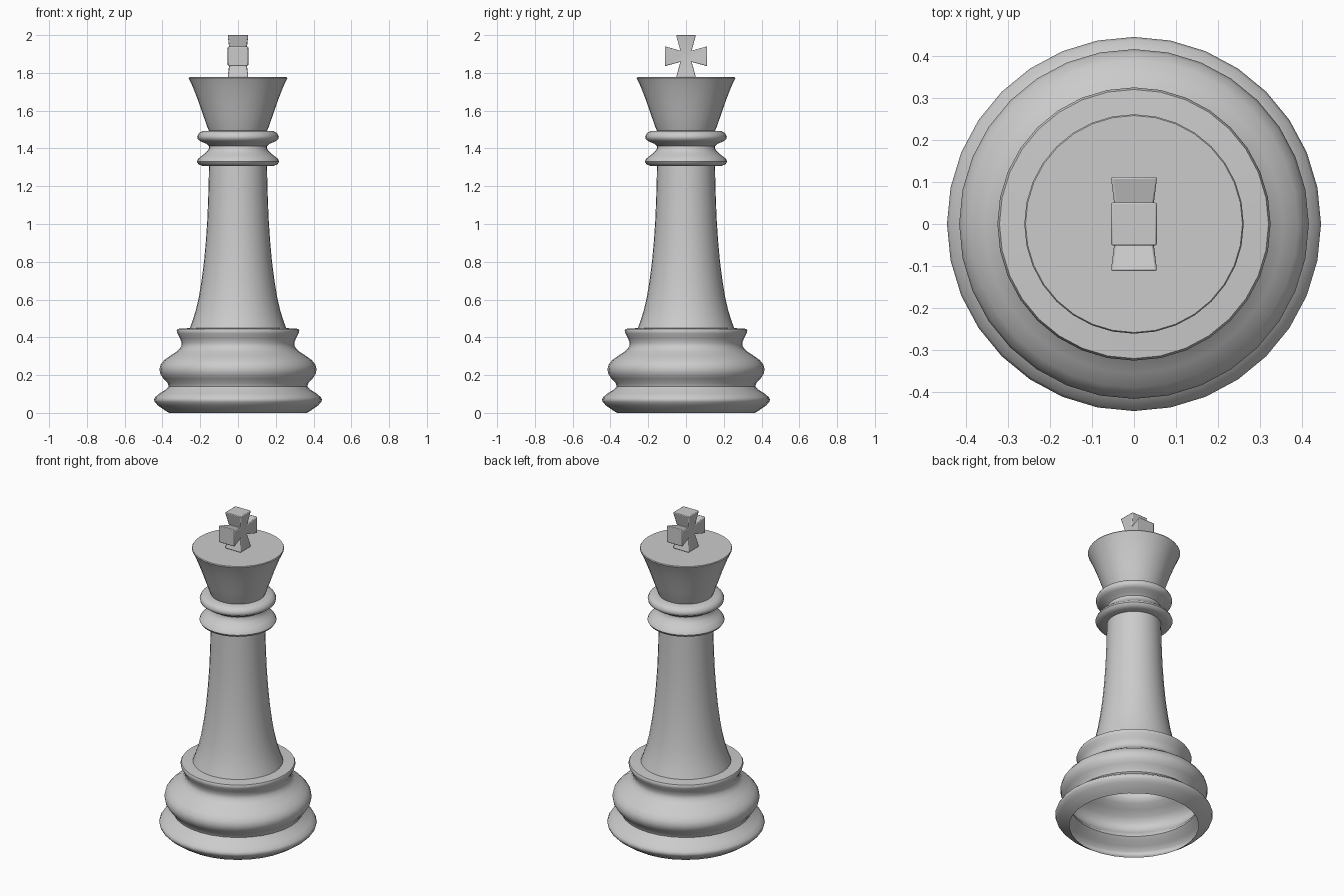
import bpy, bmesh, math
from mathutils import Vector

if "Cube" in bpy.data.objects:
    bpy.data.objects.remove(bpy.data.objects["Cube"])

SIDES = 32


def finish(name, bm, angle):
    bmesh.ops.recalc_face_normals(bm, faces=bm.faces)
    me = bpy.data.meshes.new(name)
    bm.to_mesh(me)
    bm.free()
    ob = bpy.data.objects.new(name, me)
    bpy.context.collection.objects.link(ob)
    bpy.ops.object.select_all(action='DESELECT')
    ob.select_set(True)
    bpy.context.view_layer.objects.active = ob
    bpy.ops.object.shade_smooth_by_angle(angle=math.radians(angle))
    return ob


def lathe(name, profile, cap_top=False, angle=50):
    """Turn a (radius, z) profile around the z axis."""
    bm = bmesh.new()
    rings = [[bm.verts.new((r * math.cos(2 * math.pi * i / SIDES),
                            r * math.sin(2 * math.pi * i / SIDES), z))
              for i in range(SIDES)] for r, z in profile]
    for a, b in zip(rings, rings[1:]):
        for i in range(SIDES):
            j = (i + 1) % SIDES
            bm.faces.new((a[i], a[j], b[j], b[i]))
    if cap_top:
        bm.faces.new(rings[-1])
    ob = finish(name, bm, angle)
    # an open shell: make sure its normals point away from the axis
    me = ob.data
    score = sum(p.area * p.normal.dot(Vector((p.center.x, p.center.y, 0)))
                for p in me.polygons)
    if score < 0:
        me.flip_normals()
    return ob


# Two-tier hollow foot with a ledge on top
lathe("base", [(0.365, 0), (0.385, 0.012), (0.425, 0.04), (0.441, 0.058),
               (0.445, 0.07), (0.439, 0.083), (0.415, 0.103), (0.385, 0.122),
               (0.367, 0.14), (0.372, 0.157), (0.395, 0.182), (0.411, 0.205),
               (0.416, 0.23), (0.41, 0.255), (0.39, 0.28), (0.355, 0.305),
               (0.32, 0.328), (0.301, 0.35), (0.298, 0.37), (0.307, 0.395),
               (0.321, 0.42), (0.325, 0.435), (0.32, 0.445), (0.255, 0.449)])

# Tapering column
lathe("stem", [(0.255, 0.449), (0.24, 0.49), (0.223, 0.545), (0.207, 0.615),
               (0.193, 0.7), (0.18, 0.8), (0.17, 0.91), (0.162, 1.03),
               (0.157, 1.16), (0.153, 1.32)])

# Double collar
lathe("collar", [(0.15, 1.307), (0.19, 1.308), (0.21, 1.317), (0.218, 1.33),
                 (0.211, 1.345), (0.19, 1.362), (0.168, 1.38), (0.154, 1.398),
                 (0.153, 1.412), (0.168, 1.425), (0.197, 1.437), (0.213, 1.449),
                 (0.216, 1.463), (0.208, 1.48), (0.188, 1.492), (0.148, 1.494)])

# Flared head
lathe("crown", [(0.15, 1.485), (0.163, 1.515), (0.184, 1.575), (0.21, 1.65),
                (0.237, 1.72), (0.256, 1.762), (0.261, 1.772), (0.258, 1.777)],
      cap_top=True)

# Cross with four flared arms, facing sideways
bm = bmesh.new()
bmesh.ops.create_cube(bm, size=1)
bmesh.ops.scale(bm, vec=(0.088, 0.06, 0.06), verts=bm.verts)
for f in [f for f in bm.faces if abs(f.normal.x) < 0.5]:
    n = f.normal.copy()
    arm = bmesh.ops.extrude_discrete_faces(bm, faces=[f])["faces"][0]
    for v in arm.verts:
        side = v.co - n * v.co.dot(n)
        v.co = n * 0.112 + Vector((side.x * 1.25, side.y * 1.75, side.z * 1.75))
bmesh.ops.translate(bm, vec=(0, 0, 1.888), verts=bm.verts)
cross = finish("cross", bm, 30)
bevel = cross.modifiers.new("soft_edges", 'BEVEL')
bevel.width = 0.005
bevel.segments = 2
